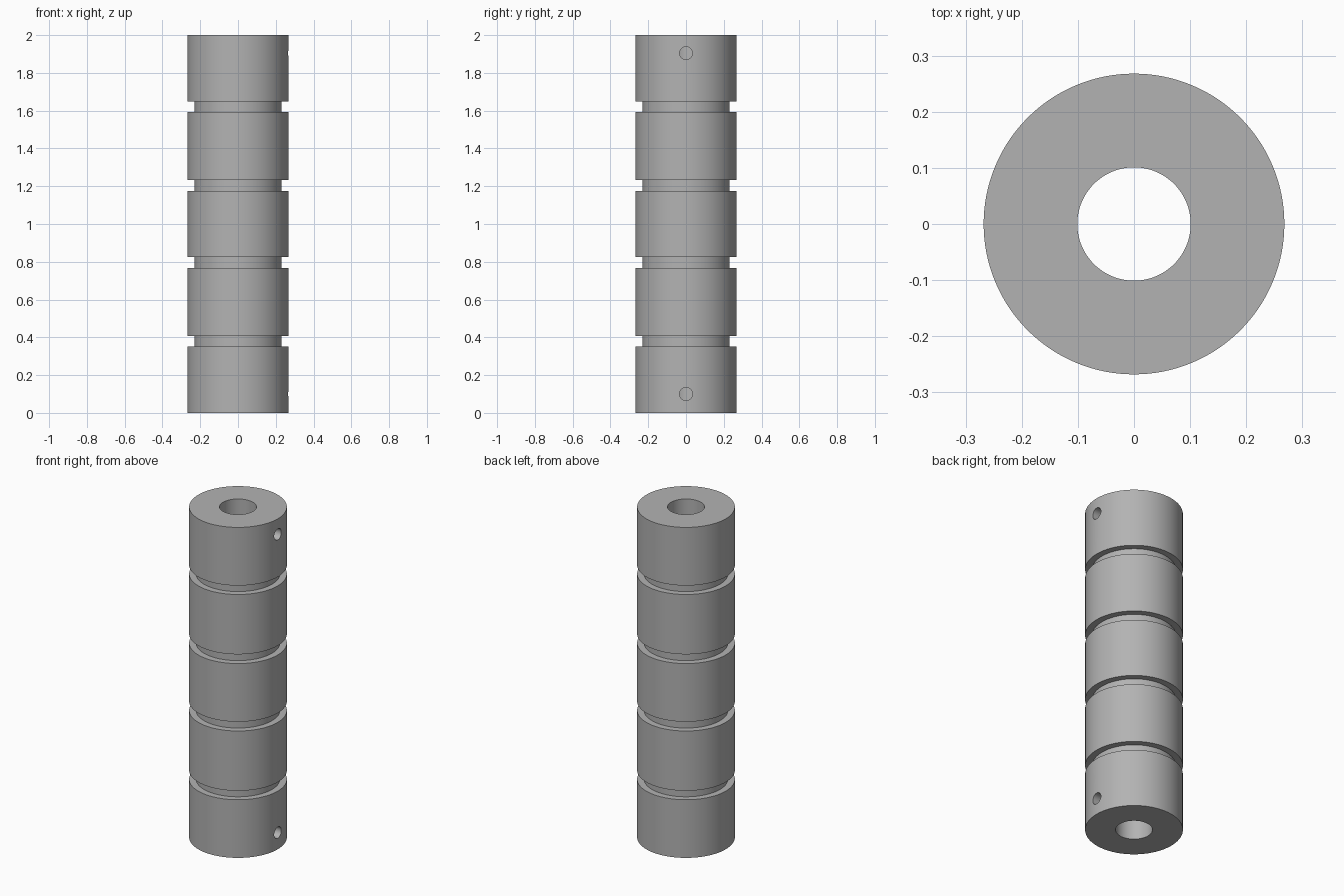
import bpy
import bmesh
import math
from mathutils import Matrix, Vector

cube = bpy.data.objects.get("Cube")
if cube:
    bpy.data.objects.remove(cube, do_unlink=True)

OUTER, GROOVE, BORE, HEIGHT = 0.268, 0.23, 0.101, 2.0
GROOVES = [(0.352, 0.406), (0.768, 0.824), (1.176, 1.232), (1.594, 1.648)]
PIN_HEIGHTS = (0.1, 1.905)
PIN_RADIUS = 0.034
SEGMENTS = 128

# Plain grey metal
metal = bpy.data.materials.new("grey_metal")
metal.use_nodes = True
grey = (0.45, 0.45, 0.45, 1)
metal.diffuse_color = grey
metal.node_tree.nodes["Principled BSDF"].inputs["Base Color"].default_value = grey


def make_object(name, bm):
    bmesh.ops.recalc_face_normals(bm, faces=bm.faces)
    mesh = bpy.data.meshes.new(name)
    bm.to_mesh(mesh)
    bm.free()
    mesh.materials.append(metal)
    obj = bpy.data.objects.new(name, mesh)
    bpy.context.collection.objects.link(obj)
    return obj


# Grooved sleeve: closed cross-section turned around the z axis
profile = [(BORE, 0), (OUTER, 0)]
for low, high in GROOVES:
    profile += [(OUTER, low), (GROOVE, low), (GROOVE, high), (OUTER, high)]
profile += [(OUTER, HEIGHT), (BORE, HEIGHT)]

bm = bmesh.new()
verts = [bm.verts.new((r, 0, z)) for r, z in profile]
edges = [bm.edges.new((a, b)) for a, b in zip(verts, verts[1:] + verts[:1])]
bmesh.ops.spin(bm, geom=verts + edges, cent=(0, 0, 0), axis=(0, 0, 1),
               angle=2 * math.pi, steps=SEGMENTS, use_merge=True)
bmesh.ops.remove_doubles(bm, verts=bm.verts, dist=0.0001)
sleeve = make_object("grooved_sleeve", bm)

# Radial pin holes on the +x side, running from the bore outwards
bm = bmesh.new()
for z in PIN_HEIGHTS:
    place = Matrix.Translation(Vector((0.2, 0, z))) @ Matrix.Rotation(math.pi / 2, 4, "Y")
    bmesh.ops.create_cone(bm, cap_ends=True, segments=32, radius1=PIN_RADIUS,
                          radius2=PIN_RADIUS, depth=0.3, matrix=place)
cutter = make_object("pin_hole_cutter", bm)
cutter.hide_render = True

drill = sleeve.modifiers.new("pin_holes", "BOOLEAN")
drill.operation = "DIFFERENCE"
drill.solver = "EXACT"
drill.object = cutter

bpy.ops.object.select_all(action="DESELECT")
sleeve.select_set(True)
bpy.context.view_layer.objects.active = sleeve
bpy.ops.object.modifier_apply(modifier=drill.name)
bpy.data.objects.remove(cutter, do_unlink=True)
bpy.ops.object.shade_smooth_by_angle(angle=math.radians(30))
